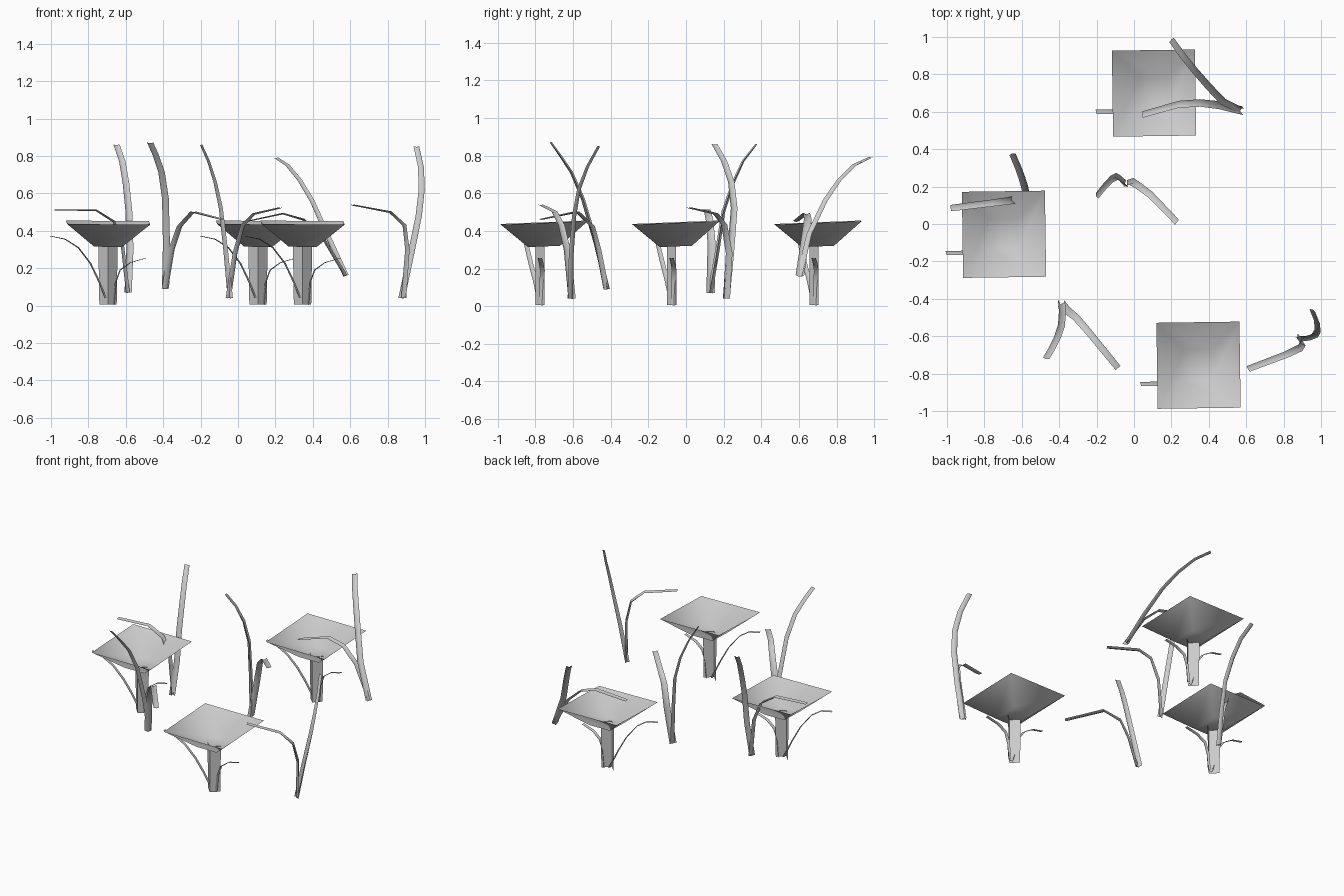
import bpy, math
from mathutils import Vector


def make(name, verts, faces, smooth=True):
    me = bpy.data.meshes.new(name)
    me.from_pydata([tuple(v) for v in verts], [], faces)
    me.update()
    for p in me.polygons:
        p.use_smooth = smooth
    ob = bpy.data.objects.new(name, me)
    bpy.context.collection.objects.link(ob)
    return ob


def blade(name, path, w0, w1, fold):
    """Ribbon with a shallow centre crease, following a path."""
    pts = [Vector(p) for p in path]
    lat = pts[-1] - pts[0]
    side = Vector((-lat.y, lat.x, 0)).normalized()
    n = len(pts)
    verts, faces = [], []
    for i, p in enumerate(pts):
        t = i / (n - 1)
        tan = (pts[min(i + 1, n - 1)] - pts[max(i - 1, 0)]).normalized()
        nor = side.cross(tan).normalized()
        w = (w0 + (w1 - w0) * t) / 2
        d = nor * fold * (1 - 0.7 * t)
        verts += [p - side * w - d / 2, p + d / 2, p + side * w - d / 2]
        if i:
            a, b = 3 * i - 3, 3 * i
            faces += [(a, a + 1, b + 1, b), (a + 1, a + 2, b + 2, b + 1)]
    return make(name, verts, faces)


def flower(tag, cx, cy):
    # shallow square bowl, tilted slightly forward
    verts = []
    for hx, hy, z in ((0.075, 0.085, 0.318), (0.222, 0.23, 0.444)):
        for sx, sy in ((-1, -1), (1, -1), (1, 1), (-1, 1)):
            x, y = sx * hx, sy * hy
            a = math.radians(0.8)
            verts.append((cx + x * math.cos(a) - y * math.sin(a),
                          cy + x * math.sin(a) + y * math.cos(a),
                          z + 0.04 * y - 0.008 * x))
    faces = [(0, 3, 2, 1)] + [(i, (i + 1) % 4, 4 + (i + 1) % 4, 4 + i) for i in range(4)]
    make("bowl_" + tag, verts, faces)

    # folded stem
    sec = ((-0.05, 0.003), (0, -0.045), (0.05, 0.003))
    verts = [(cx + x * s, cy + y, z) for z, s in ((0.005, 0.93), (0.32, 1.03)) for x, y in sec]
    make("stem_" + tag, verts, [(0, 1, 4, 3), (1, 2, 5, 4)], False)

    # two curling leaves at the stem
    for side, rel in (
        ("left", ((0, -0.02, 0.01), (-0.05, -0.045, 0.13), (-0.095, -0.07, 0.225),
                  (-0.16, -0.09, 0.31), (-0.23, -0.1, 0.355), (-0.31, -0.1, 0.372))),
        ("right", ((0.03, -0.01, 0.005), (0.04, -0.01, 0.12), (0.065, -0.008, 0.19),
                   (0.12, -0.015, 0.23), (0.205, -0.022, 0.255))),
    ):
        blade(f"leaf_{side}_{tag}", [(cx + x, cy + y, z) for x, y, z in rel], 0.028, 0.023, 0.008)


for tag, cx, cy in (("a", -0.695, -0.055), ("b", 0.107, 0.70), ("c", 0.345, -0.755)):
    flower(tag, cx, cy)


# grass clumps: one tall blade and one drooping blade each
def clump(tag, tall, bent):
    blade("tall_blade_" + tag, tall, 0.04, 0.034, 0.022)
    blade("bent_blade_" + tag, bent, 0.046, 0.034, 0.018)


clump("a",
      ((-0.59, 0.13, 0.07), (-0.58, 0.17, 0.3), (-0.585, 0.2, 0.5), (-0.6, 0.25, 0.65),
       (-0.62, 0.305, 0.77), (-0.65, 0.375, 0.86)),
      ((-0.59, 0.13, 0.07), (-0.62, 0.135, 0.33), (-0.665, 0.125, 0.45),
       (-0.76, 0.112, 0.51), (-0.98, 0.085, 0.512)))
clump("b",
      ((-0.39, -0.42, 0.09), (-0.385, -0.48, 0.33), (-0.39, -0.55, 0.57), (-0.41, -0.61, 0.71),
       (-0.44, -0.67, 0.8), (-0.47, -0.72, 0.87)),
      ((-0.385, -0.43, 0.09), (-0.35, -0.47, 0.3), (-0.31, -0.5, 0.42),
       (-0.24, -0.58, 0.5), (-0.085, -0.77, 0.46)))
clump("c",
      ((-0.045, 0.21, 0.04), (-0.07, 0.235, 0.3), (-0.095, 0.253, 0.52), (-0.125, 0.238, 0.66),
       (-0.16, 0.2, 0.77), (-0.2, 0.15, 0.86)),
      ((-0.045, 0.21, 0.04), (-0.01, 0.225, 0.28), (0.03, 0.2, 0.43),
       (0.09, 0.155, 0.49), (0.23, 0.01, 0.523)))
clump("d",
      ((0.88, -0.61, 0.04), (0.93, -0.605, 0.28), (0.97, -0.59, 0.48), (0.985, -0.565, 0.62),
       (0.98, -0.52, 0.74), (0.955, -0.46, 0.85)),
      ((0.88, -0.61, 0.04), (0.9, -0.635, 0.3), (0.885, -0.665, 0.43),
       (0.81, -0.7, 0.5), (0.61, -0.775, 0.538)))
clump("e",
      ((0.57, 0.61, 0.16), (0.47, 0.66, 0.38), (0.39, 0.745, 0.56), (0.325, 0.82, 0.67),
       (0.26, 0.9, 0.75), (0.2, 0.985, 0.79)),
      ((0.575, 0.605, 0.16), (0.45, 0.635, 0.37), (0.35, 0.647, 0.46),
       (0.24, 0.64, 0.492), (0.045, 0.585, 0.45)))
